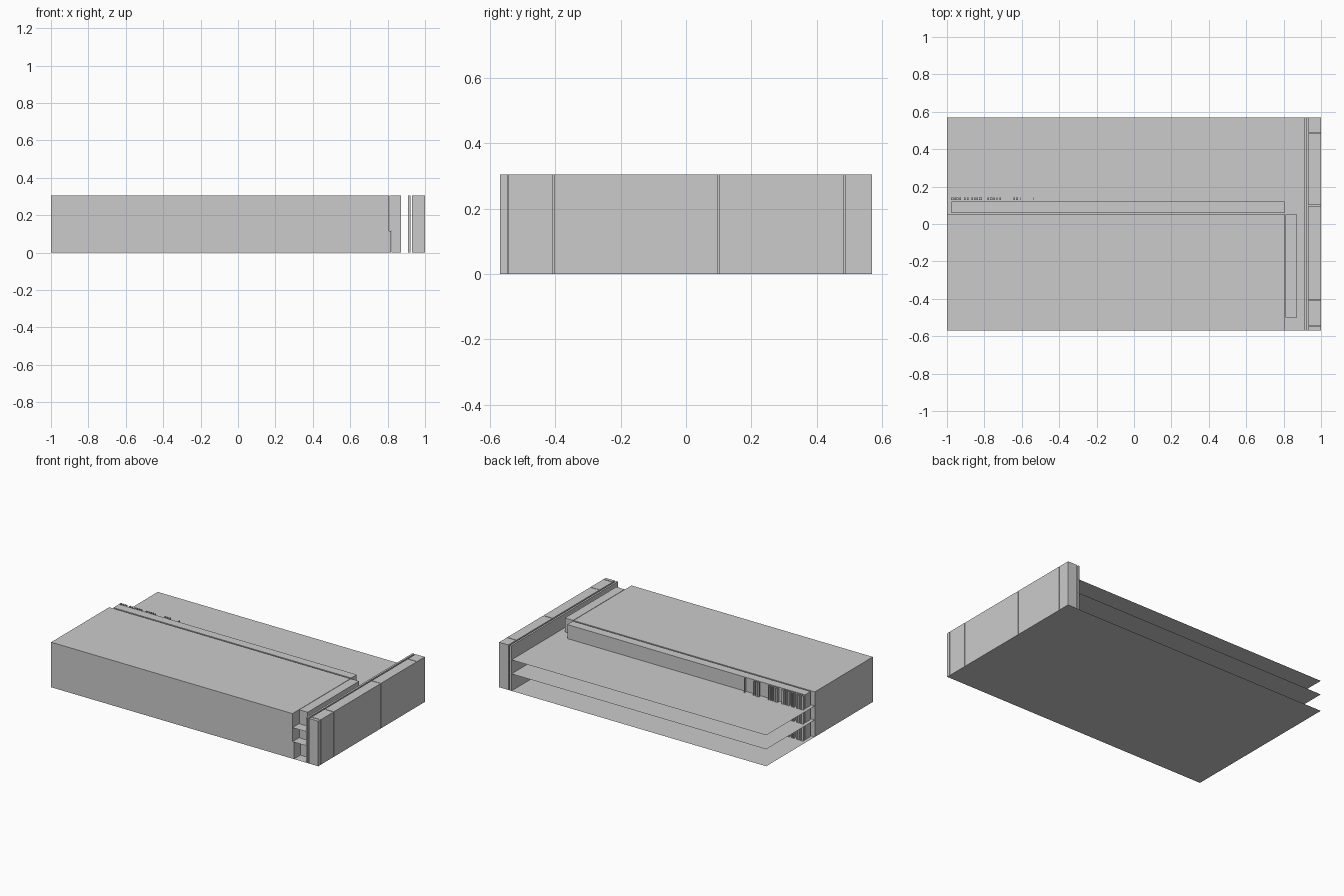
import bpy, bmesh

if "Cube" in bpy.data.objects:
    bpy.data.objects.remove(bpy.data.objects["Cube"])

LEVELS = [0.0, 0.115, 0.21, 0.305]
Y0, Y1 = -0.57, 0.57


def boxes(name, spans):
    """One object made of axis-aligned boxes (x0, x1, y0, y1, z0, z1)."""
    bm = bmesh.new()
    for x0, x1, y0, y1, z0, z1 in spans:
        verts = bmesh.ops.create_cube(bm, size=1)["verts"]
        for v in verts:
            v.co.x = x1 if v.co.x > 0 else x0
            v.co.y = y1 if v.co.y > 0 else y0
            v.co.z = z1 if v.co.z > 0 else z0
    mesh = bpy.data.meshes.new(name)
    bm.to_mesh(mesh)
    bm.free()
    obj = bpy.data.objects.new(name, mesh)
    bpy.context.collection.objects.link(obj)
    return obj


# storage bars: start and width of each, in small groups
BARS = [(-0.978, .012), (-0.960, .008), (-0.948, .010), (-0.934, .008),
        (-0.908, .008), (-0.894, .010), (-0.870, .010), (-0.855, .008),
        (-0.842, .008), (-0.828, .014), (-0.784, .010), (-0.769, .012),
        (-0.752, .008), (-0.735, .006), (-0.718, .006),
        (-0.645, .010), (-0.631, .010), (-0.608, .005), (-0.538, .004)]

for i, (z0, z1) in enumerate(zip(LEVELS, LEVELS[1:])):
    tag = f"level_{i}"
    # single-sheet floor
    bpy.ops.mesh.primitive_plane_add(size=2, location=(0, 0, z0))
    floor = bpy.context.object
    floor.name = f"floor_{tag}"
    for v in floor.data.vertices:
        v.co.y *= Y1
    # large block filling the front half
    end = 0.817 if i == 0 else 0.807
    boxes(f"main_block_{tag}", [(-1, end, Y0, 0.05, z0, z1)])
    # long strip behind and short strip beside the block
    boxes(f"long_strip_{tag}", [(-0.975, 0.805, 0.06, 0.12, z0, z1)])
    boxes(f"side_strip_{tag}", [(end + 0.003, 0.872, -0.50, 0.05, z0, z1)])
    # thin bars along the long strip
    boxes(f"bars_{tag}", [(x, x + w, 0.127, 0.142, z0, z1) for x, w in BARS])

# thin partition and the segmented end wall
boxes("thin_partition", [(0.908, 0.921, Y0, Y1, 0, LEVELS[-1])])
SEAMS = [Y0, -0.545, -0.405, 0.099, 0.486, Y1]
GAP = 0.002
boxes("end_wall", [(0.931, 1.0,
                    a + (GAP if a > Y0 else 0), b - (GAP if b < Y1 else 0),
                    0, LEVELS[-1]) for a, b in zip(SEAMS, SEAMS[1:])])
